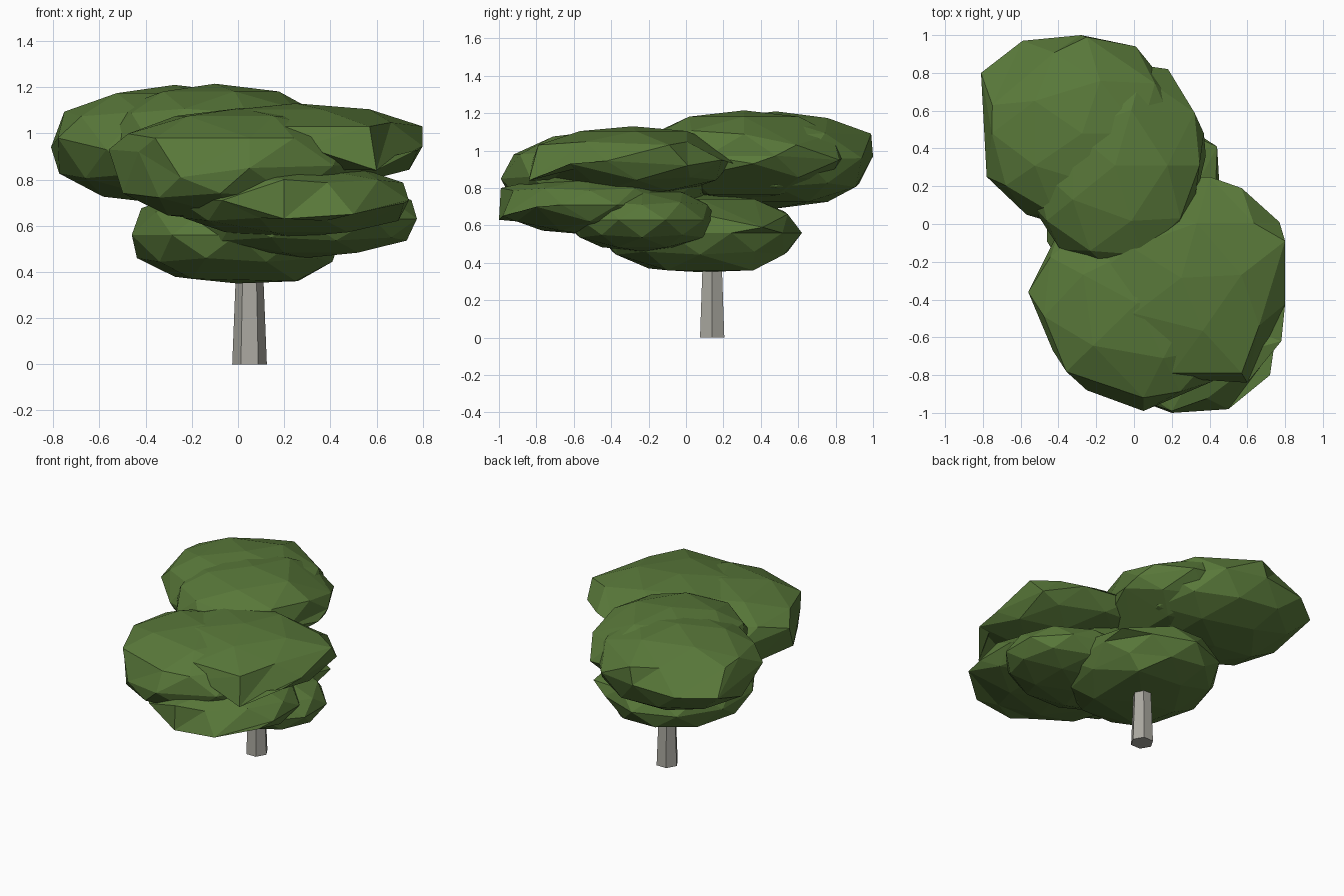
import bpy, math
from mathutils import Vector

cube = bpy.data.objects.get("Cube")
if cube:
    bpy.data.objects.remove(cube, do_unlink=True)


def material(name, rgb):
    m = bpy.data.materials.new(name)
    m.use_nodes = True
    color = (*rgb, 1)
    m.diffuse_color = color
    bsdf = m.node_tree.nodes["Principled BSDF"]
    bsdf.inputs["Base Color"].default_value = color
    bsdf.inputs["Roughness"].default_value = 0.9
    return m


leaf_green = material("leaf_green", (0.10, 0.19, 0.042))
bark_grey = material("bark_grey", (0.40, 0.39, 0.35))


def foliage(name, low, high, yaw=0, corners=()):
    """Faceted clump fitted between two extremes, with some corners pulled out."""
    bpy.ops.mesh.primitive_ico_sphere_add(subdivisions=2, radius=1)
    obj = bpy.context.object
    obj.name = name
    verts = obj.data.vertices
    for v in verts:
        # Slightly boxy profile
        radius = math.hypot(v.co.x, v.co.y) ** 0.9
        angle = math.atan2(v.co.y, v.co.x) + math.radians(yaw)
        height = math.copysign(abs(v.co.z) ** 0.92, v.co.z)
        v.co = (radius * math.cos(angle), radius * math.sin(angle), height)
    for axis in range(3):
        values = [v.co[axis] for v in verts]
        a, b = min(values), max(values)
        for v in verts:
            t = (v.co[axis] - a) / (b - a)
            v.co[axis] = low[axis] + t * (high[axis] - low[axis])
    # Each corner takes the nearest vertex that is still free
    free = list(verts)
    for corner in corners:
        target = Vector(corner)
        nearest = min(free, key=lambda v: (v.co - target).length)
        nearest.co = target
        free.remove(nearest)
    obj.data.materials.append(leaf_green)


# Upper canopy
foliage("back_top_foliage", (-0.80, -0.04, 0.69), (0.25, 1.00, 1.21), 0, [
    (-0.81, 0.80, 0.94), (-0.78, 0.25, 0.98), (-0.75, 0.63, 1.08), (-0.59, 0.97, 0.95),
    (-0.28, 1.00, 0.97), (-0.25, 0.99, 1.09), (0.01, 0.94, 0.96), (-0.57, 0.05, 0.93)])
foliage("middle_top_foliage", (-0.57, -0.24, 0.73), (0.37, 0.86, 1.215), 0, [
    (0.18, 0.82, 0.95), (0.32, 0.59, 1.03), (0.38, 0.36, 0.93), (0.32, 0.11, 0.97),
    (-0.11, -0.26, 0.98)])
foliage("front_left_top_foliage", (-0.30, -0.82, 0.76), (0.80, 0.25, 1.13), 3, [
    (0.40, 0.25, 0.93), (0.57, 0.19, 0.95), (0.77, 0.01, 0.92), (0.80, -0.09, 1.03),
    (0.78, -0.62, 0.93), (0.60, -0.84, 0.84), (0.17, -0.84, 0.83), (0.20, -0.79, 1.03),
    (0.57, -0.79, 1.03)])
foliage("front_right_top_foliage", (-0.55, -0.99, 0.61), (0.58, 0.15, 1.11), 8, [
    (-0.56, -0.36, 0.93), (-0.43, -0.67, 0.92), (-0.25, -0.88, 0.81), (0.05, -0.99, 0.85),
    (0.05, -0.92, 0.98)])

# Lower canopy
foliage("front_low_foliage", (-0.26, -0.99, 0.55), (0.74, -0.04, 0.87), 0, [
    (0.72, -0.80, 0.70), (0.50, -0.98, 0.65), (0.20, -1.00, 0.63), (0.20, -0.99, 0.80)])
foliage("side_low_foliage", (-0.20, -0.64, 0.46), (0.775, 0.17, 0.80))
foliage("base_foliage", (-0.46, -0.47, 0.35), (0.45, 0.62, 0.77), 0, [
    (0.44, 0.41, 0.59), (0.26, 0.36, 0.36), (-0.20, -0.20, 0.37), (0.25, -0.10, 0.36)])

# Six-sided tapered trunk
bpy.ops.mesh.primitive_cone_add(vertices=6, radius1=0.075, radius2=0.055, depth=0.5,
                                location=(0.05, 0.14, 0.25),
                                rotation=(0, 0, math.radians(30)))
trunk = bpy.context.object
trunk.name = "trunk"
trunk.data.materials.append(bark_grey)
